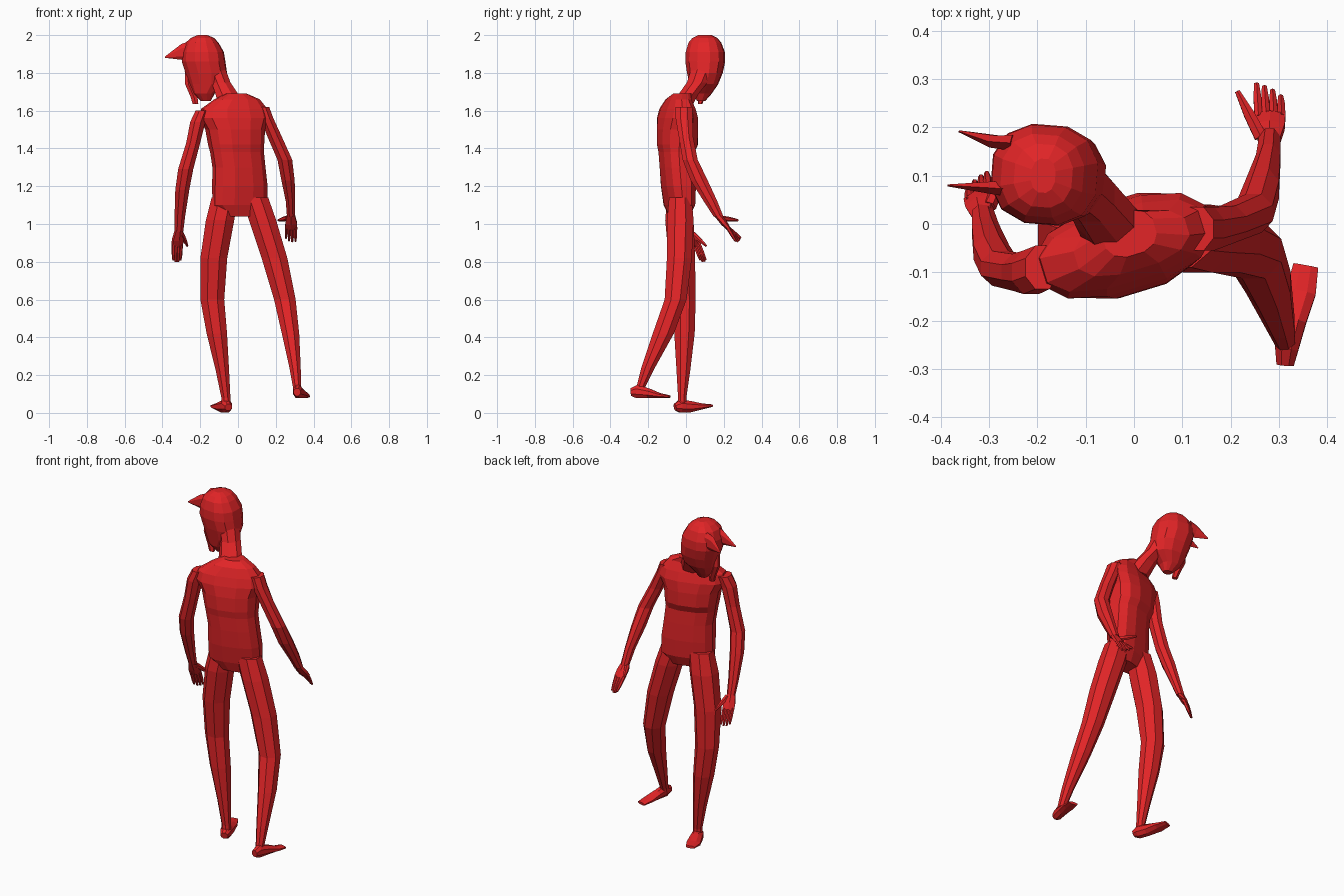
import bpy, bmesh, math
from mathutils import Vector

red = bpy.data.materials.new("red")
red.diffuse_color = (0.76, 0.018, 0.02, 1)


def loft(name, rings, side=(1, 0, 0), n=8, p=1.0, flat=True):
    """Skin rings (x, y, z, half width, half depth); flat keeps rings horizontal."""
    bm = bmesh.new()
    pts = [Vector(r[:3]) for r in rings]
    loops = []
    k = 1 / math.cos(math.pi / n) ** p
    for i, r in enumerate(rings):
        t = Vector((0, 0, 1))
        if not flat:
            t = (pts[min(i + 1, len(pts) - 1)] - pts[max(i - 1, 0)]).normalized()
        u = Vector(side)
        u = (u - t * u.dot(t)).normalized()
        v = t.cross(u)
        loop = []
        for j in range(n):
            ang = 2 * math.pi * (j + 0.5) / n
            c, s = math.cos(ang), math.sin(ang)
            c = math.copysign(abs(c) ** p, c) * r[3] * k
            s = math.copysign(abs(s) ** p, s) * r[4] * k
            loop.append(bm.verts.new(pts[i] + u * c + v * s))
        loops.append(loop)
    for a, b in zip(loops, loops[1:]):
        for j in range(n):
            bm.faces.new((a[j], a[(j + 1) % n], b[(j + 1) % n], b[j]))
    bm.faces.new(loops[0][::-1])
    bm.faces.new(loops[-1])
    bmesh.ops.recalc_face_normals(bm, faces=bm.faces)
    me = bpy.data.meshes.new(name)
    bm.to_mesh(me)
    bm.free()
    me.materials.append(red)
    ob = bpy.data.objects.new(name, me)
    bpy.context.collection.objects.link(ob)
    return ob


# torso, turned so its chest faces +y and a little -x
turn = math.radians(17)
loft("torso", [
    (0.02, -0.035, 1.04, 0.09, 0.045),
    (0.01, -0.035, 1.10, 0.145, 0.068),
    (0.01, -0.04, 1.20, 0.145, 0.08),
    (0.005, -0.045, 1.30, 0.138, 0.084),
    (-0.005, -0.05, 1.38, 0.140, 0.085),
    (-0.01, -0.045, 1.42, 0.145, 0.098),
    (-0.015, -0.045, 1.50, 0.155, 0.098),
    (-0.02, -0.045, 1.56, 0.185, 0.090),
    (-0.02, -0.045, 1.61, 0.175, 0.075),
    (-0.005, -0.04, 1.66, 0.12, 0.055),
    (-0.01, -0.02, 1.69, 0.055, 0.045)],
    (math.cos(turn), math.sin(turn), 0), 12, 0.8)

# neck and head, looking towards -x and down
loft("neck", [(-0.03, -0.025, 1.62, 0.07, 0.055), (-0.06, 0.015, 1.69, 0.06, 0.052),
              (-0.09, 0.06, 1.75, 0.05, 0.055), (-0.12, 0.09, 1.83, 0.05, 0.06)])
loft("head", [
    (-0.17, 0.08, 1.65, 0.025, 0.02),
    (-0.18, 0.085, 1.69, 0.055, 0.05),
    (-0.165, 0.095, 1.74, 0.092, 0.073),
    (-0.168, 0.10, 1.80, 0.108, 0.092),
    (-0.182, 0.102, 1.86, 0.113, 0.103),
    (-0.185, 0.102, 1.91, 0.108, 0.101),
    (-0.190, 0.10, 1.96, 0.085, 0.085),
    (-0.188, 0.10, 1.985, 0.06, 0.065),
    (-0.188, 0.10, 2.0, 0.025, 0.035)], (1, -0.08, 0), 12, 0.85)
loft("nose", [(-0.27, 0.09, 1.81, 0.012, 0.012), (-0.262, 0.088, 1.74, 0.018, 0.02),
              (-0.232, 0.08, 1.67, 0.018, 0.016), (-0.225, 0.075, 1.635, 0.015, 0.01)], n=6)
for y0, tip in ((0.168, (-0.362, 0.192, 1.883)), (0.072, (-0.386, 0.08, 1.883))):
    loft("horn", [(-0.25, y0, 1.915, 0.016, 0.046), (-0.29, y0 + 0.003, 1.91, 0.013, 0.038),
                  (*tip, 0.002, 0.003)], (0, 1, 0), 6, flat=False)

# legs
loft("standing_leg", [
    (-0.07, -0.04, 1.14, 0.07, 0.06),
    (-0.095, -0.035, 1.02, 0.075, 0.075),
    (-0.128, -0.022, 0.82, 0.071, 0.07),
    (-0.136, -0.005, 0.60, 0.063, 0.056),
    (-0.112, -0.008, 0.42, 0.054, 0.054),
    (-0.082, -0.014, 0.22, 0.035, 0.036),
    (-0.064, -0.02, 0.08, 0.024, 0.022),
    (-0.062, -0.022, 0.03, 0.026, 0.026)])
loft("trailing_leg", [
    (0.09, -0.03, 1.14, 0.07, 0.06),
    (0.130, -0.03, 1.02, 0.072, 0.07),
    (0.193, -0.035, 0.82, 0.068, 0.066),
    (0.248, -0.055, 0.60, 0.057, 0.058),
    (0.278, -0.12, 0.42, 0.046, 0.056),
    (0.302, -0.20, 0.24, 0.03, 0.036),
    (0.313, -0.242, 0.13, 0.021, 0.022),
    (0.315, -0.25, 0.10, 0.022, 0.025)])

# feet
loft("standing_foot", [
    (-0.05, -0.058, 0.03, 0.02, 0.018), (-0.06, -0.03, 0.036, 0.03, 0.035),
    (-0.08, 0.02, 0.033, 0.034, 0.03), (-0.105, 0.08, 0.034, 0.038, 0.016),
    (-0.123, 0.135, 0.038, 0.025, 0.007)], flat=False)
loft("trailing_foot", [
    (0.313, -0.292, 0.11, 0.018, 0.02), (0.316, -0.26, 0.113, 0.024, 0.035),
    (0.33, -0.20, 0.104, 0.027, 0.026), (0.346, -0.14, 0.092, 0.031, 0.013),
    (0.356, -0.086, 0.086, 0.026, 0.007)], flat=False)

# arms
loft("left_arm", [
    (-0.19, -0.09, 1.60, 0.035, 0.045), (-0.213, -0.10, 1.54, 0.04, 0.045),
    (-0.237, -0.10, 1.43, 0.037, 0.038), (-0.277, -0.092, 1.29, 0.04, 0.036),
    (-0.295, -0.06, 1.18, 0.037, 0.036), (-0.308, -0.01, 1.04, 0.028, 0.025),
    (-0.313, 0.02, 0.96, 0.023, 0.02)])
loft("right_arm", [
    (0.13, -0.01, 1.62, 0.035, 0.045), (0.152, -0.01, 1.56, 0.035, 0.045),
    (0.195, 0.0, 1.46, 0.038, 0.038), (0.248, 0.022, 1.34, 0.039, 0.04),
    (0.265, 0.07, 1.23, 0.035, 0.045), (0.278, 0.13, 1.12, 0.025, 0.036),
    (0.281, 0.172, 1.04, 0.022, 0.026)])


# hands: palm, four fanned fingers and a thumb
def hand(side, wrist, knuckle, tips, across, thumb):
    w, k, ac = Vector(wrist), Vector(knuckle), Vector(across)
    loft(side + "_palm", [(*w, 0.02, 0.015), (*w.lerp(k, 0.6), 0.031, 0.015),
                          (*k, 0.032, 0.01)], across, 6, flat=False)
    for i, tip in enumerate(tips):
        base = k + ac * (i - 1.5) * 0.016 - (k - w) * 0.1
        end = Vector(tip)
        loft(side + "_finger", [(*base, 0.008, 0.009), (*base.lerp(end, 0.6), 0.008, 0.008),
                                (*end, 0.005, 0.005)], across, 6, flat=False)
    base, end = w.lerp(k, 0.25) - ac * 0.018, Vector(thumb)
    loft(side + "_thumb", [(*base, 0.013, 0.013), (*base.lerp(end, 0.5), 0.011, 0.011),
                           (*end, 0.005, 0.005)], across, 6, flat=False)


hand("right", (0.28, 0.165, 1.05), (0.282, 0.226, 0.975),
     [(0.254, 0.29, 0.925), (0.270, 0.284, 0.912), (0.287, 0.276, 0.906), (0.304, 0.264, 0.908)],
     (1, 0, 0), (0.214, 0.275, 1.02))
hand("left", (-0.313, 0.015, 0.97), (-0.322, 0.062, 0.885),
     [(-0.305, 0.105, 0.808), (-0.317, 0.098, 0.80), (-0.33, 0.088, 0.80), (-0.342, 0.076, 0.808)],
     (-0.85, -0.5, 0), (-0.268, 0.108, 0.883))
